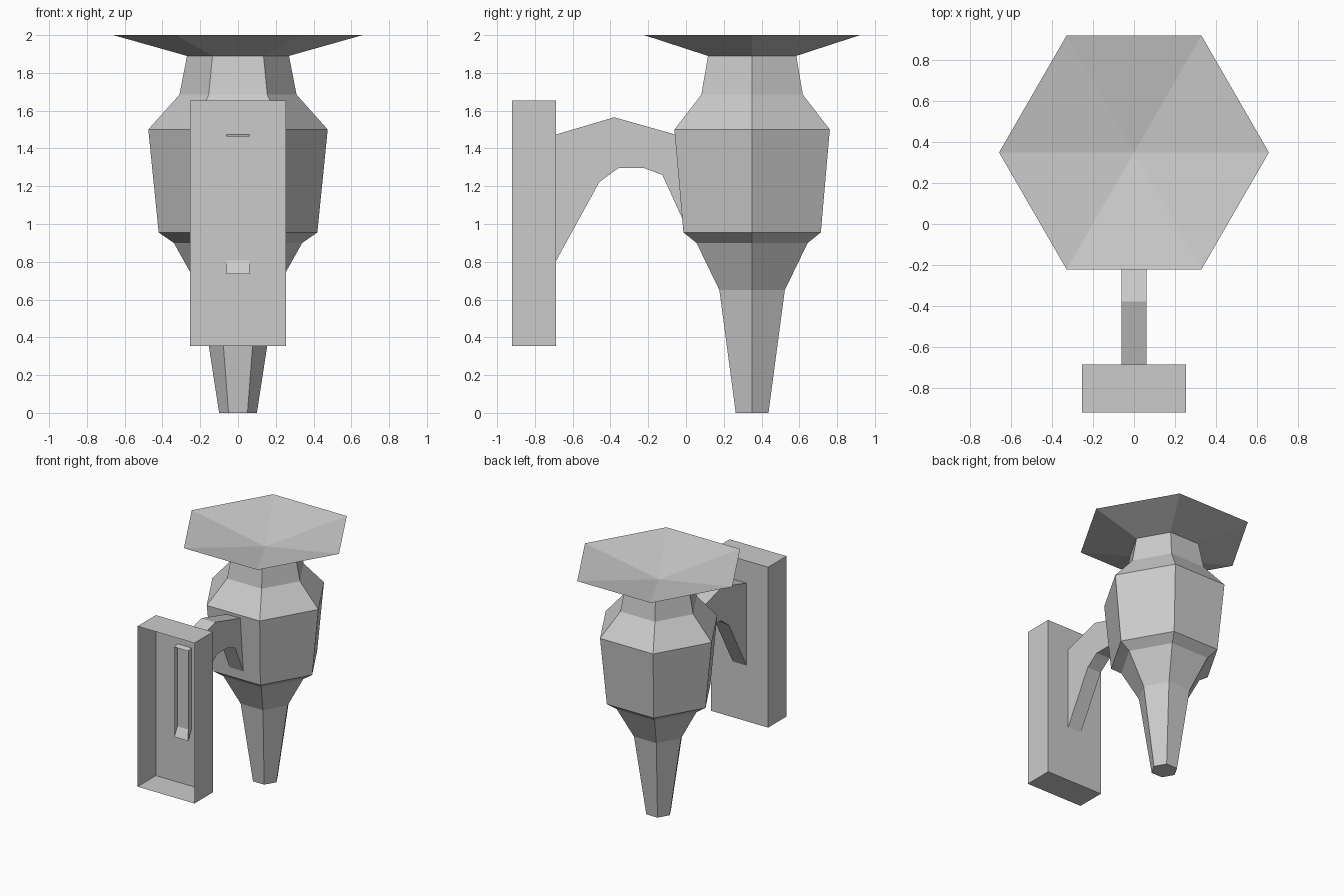
import bpy
import math

cube = bpy.data.objects.get("Cube")
if cube:
    bpy.data.objects.remove(cube, do_unlink=True)

# One plain grey for the whole fitting
GREY = (0.6, 0.6, 0.6, 1.0)
grey = bpy.data.materials.new("plain grey")
grey.use_nodes = True
grey.diffuse_color = GREY
grey.node_tree.nodes["Principled BSDF"].inputs["Base Color"].default_value = GREY


def add_part(name, verts, faces):
    mesh = bpy.data.meshes.new(name)
    mesh.from_pydata(verts, [], faces)
    mesh.materials.append(grey)
    mesh.update()
    part = bpy.data.objects.new(name, mesh)
    bpy.context.collection.objects.link(part)
    return part


def ring_faces(rings, sides):
    """Quads joining consecutive rings of vertices."""
    return [(r * sides + i, r * sides + (i + 1) % sides,
             (r + 1) * sides + (i + 1) % sides, (r + 1) * sides + i)
            for r in range(rings - 1) for i in range(sides)]


# Lantern: six-sided profile of (radius, height), with a flared dish on top
SIDES = 6
CENTRE_Y = 0.35
profile = [(0.1, 0), (0.2, 0.65), (0.34, 0.9), (0.42, 0.955), (0.475, 1.5),
           (0.31, 1.685), (0.27, 1.89), (0.66, 2.0)]
verts = [(r * math.cos(i * math.tau / SIDES),
          CENTRE_Y + r * math.sin(i * math.tau / SIDES), z)
         for r, z in profile for i in range(SIDES)]
faces = ring_faces(len(profile), SIDES)
faces.append(tuple(reversed(range(SIDES))))
rim = (len(profile) - 1) * SIDES
dish_centre = len(verts)
verts.append((0, CENTRE_Y, 1.885))
faces += [(rim + i, rim + (i + 1) % SIDES, dish_centre) for i in range(SIDES)]
add_part("lantern", verts, faces)

# Wall plate: thin shell box, open on the wall side
W, FRONT, BACK, LOW, HIGH = 0.255, -0.922, -0.687, 0.355, 1.655
verts = [(x, y, z) for y in (FRONT, BACK)
         for x, z in ((-W, LOW), (W, LOW), (W, HIGH), (-W, HIGH))]
add_part("wall_plate", verts, ring_faces(2, 4) + [(4, 5, 6, 7)])

# Bracket arm: hollow tube, open at both ends, from (y, low z, high z) stations
ARM = 0.062
stations = [(-0.726, 0.735, 1.463), (-0.46, 1.22, 1.541), (-0.38, 1.28, 1.565),
            (-0.355, 1.297, 1.558), (-0.225, 1.297, 1.521),
            (-0.125, 1.26, 1.493), (0.0, 0.986, 1.458)]
verts = [(x, y, z) for y, low, high in stations
         for x, z in ((-ARM, low), (ARM, low), (ARM, high), (-ARM, high))]
add_part("bracket_arm", verts, ring_faces(len(stations), 4))
